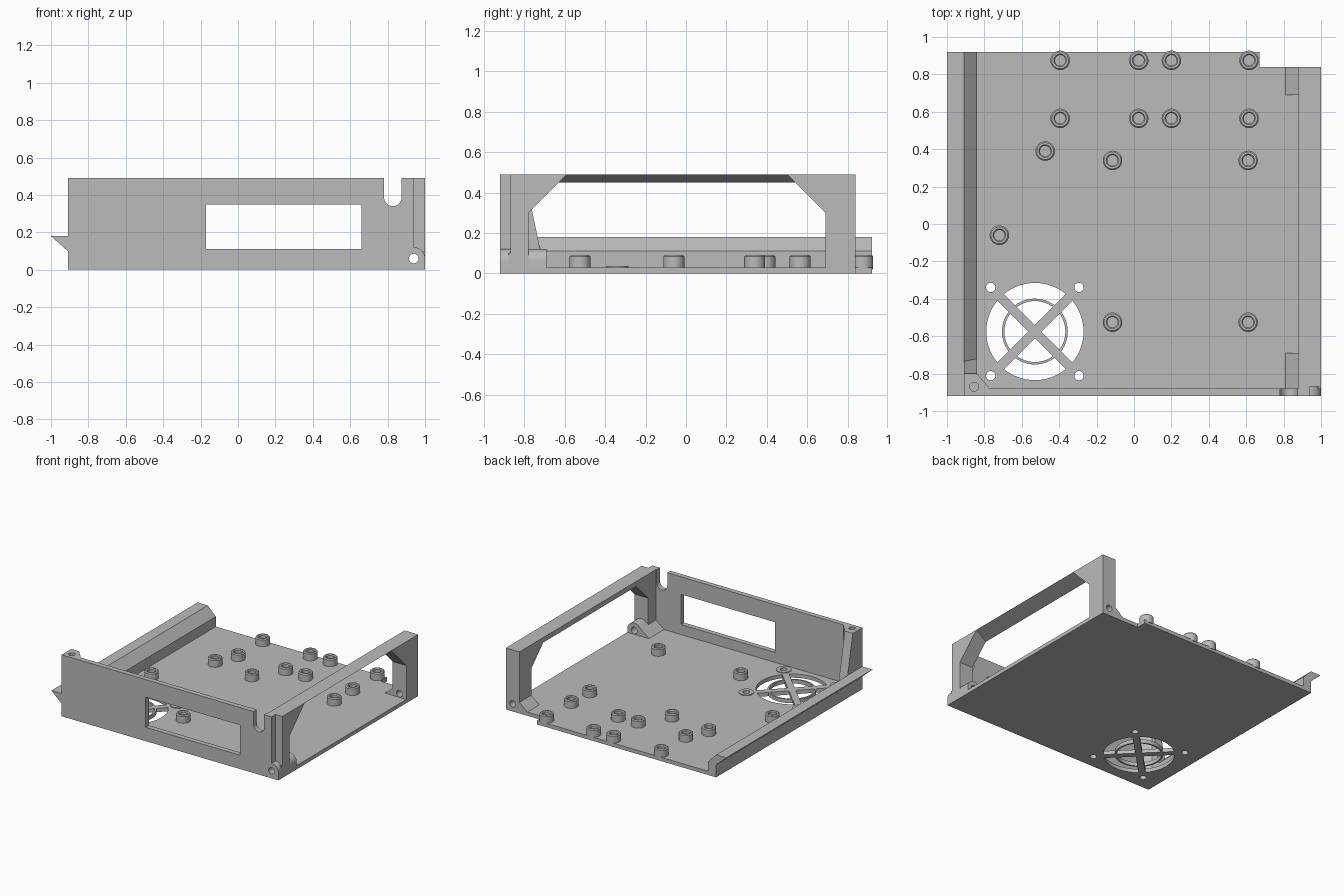
import bpy, bmesh
from math import pi, cos, sin, radians
from mathutils import Matrix, Vector

if "Cube" in bpy.data.objects:
    bpy.data.objects.remove(bpy.data.objects["Cube"])

grey = bpy.data.materials.new("plain grey")
grey.use_nodes = True
colour = (0.5, 0.5, 0.5, 1)
grey.diffuse_color = colour
grey.node_tree.nodes["Principled BSDF"].inputs["Base Color"].default_value = colour


def finish(name, bm):
    bmesh.ops.recalc_face_normals(bm, faces=bm.faces)
    mesh = bpy.data.meshes.new(name)
    bm.to_mesh(mesh)
    bm.free()
    mesh.materials.append(grey)
    ob = bpy.data.objects.new(name, mesh)
    bpy.context.collection.objects.link(ob)
    return ob


def prism(name, axis, profile, lo, hi):
    """Extrude a 2D profile along x, y or z from lo to hi."""
    place = {"x": lambda a, b, t: (t, a, b),
             "y": lambda a, b, t: (a, t, b),
             "z": lambda a, b, t: (a, b, t)}[axis]
    bm = bmesh.new()
    ends = [[bm.verts.new(place(a, b, t)) for a, b in profile] for t in (lo, hi)]
    n = len(profile)
    for ring in ends:
        bm.faces.new(ring)
    for i in range(n):
        j = (i + 1) % n
        bm.faces.new((ends[0][i], ends[0][j], ends[1][j], ends[1][i]))
    return finish(name, bm)


def rect(a0, b0, a1, b1):
    return [(a0, b0), (a1, b0), (a1, b1), (a0, b1)]


def arc(cx, cy, r, start=0, stop=360, n=40):
    full = stop - start == 360
    steps = n if full else n - 1
    angles = [radians(start + (stop - start) * i / steps) for i in range(n)]
    return [(cx + r * cos(a), cy + r * sin(a)) for a in angles]


def lathe(name, x, y, profile, n=32):
    """Spin a closed (radius, height) profile about a vertical axis."""
    bm = bmesh.new()
    rings = [[bm.verts.new((x + r * cos(2 * pi * i / n), y + r * sin(2 * pi * i / n), z))
              for r, z in profile] for i in range(n)]
    m = len(profile)
    for i in range(n):
        p, q = rings[i], rings[(i + 1) % n]
        for k in range(m):
            l = (k + 1) % m
            bm.faces.new((p[k], q[k], q[l], p[l]))
    ob = finish(name, bm)
    smooth(ob)
    return ob


def activate(ob):
    for other in bpy.context.selected_objects:
        other.select_set(False)
    ob.select_set(True)
    bpy.context.view_layer.objects.active = ob


def smooth(ob):
    activate(ob)
    bpy.ops.object.shade_smooth_by_angle(angle=radians(30))


def cut(ob, *cutters):
    for cutter in cutters:
        cutter.hide_render = True
        mod = ob.modifiers.new("cut", "BOOLEAN")
        mod.operation, mod.solver, mod.object = "DIFFERENCE", "EXACT", cutter
        activate(ob)
        bpy.ops.object.modifier_apply(modifier=mod.name)
        bpy.data.objects.remove(cutter)
    smooth(ob)


FLOOR, TOP, FRONT, BACK = 0.03, 0.49, -0.92, 0.92
POST_BACK = 0.84

# Floor with a notched rear corner, fan opening and fan screw holes
fx, fy, pitch = -0.53, -0.575, 0.236
screws = [(fx + sx * pitch, fy + sy * pitch) for sx in (-1, 1) for sy in (-1, 1)]
floor = prism("floor", "z", [(-0.91, FRONT), (1, FRONT), (1, POST_BACK), (0.67, POST_BACK),
                             (0.67, BACK), (-0.91, BACK)], 0, FLOOR)
cut(floor, prism("fan_cutter", "z", arc(fx, fy, 0.26, n=64), -0.1, 0.1),
    *[prism("screw_cutter", "z", arc(x, y, 0.025, n=24), -0.1, 0.1) for x, y in screws])

# Fan guard: crossed spokes, thin ring and raised screw pads
for i in (0, 1):
    spoke = prism("fan_spoke", "z", rect(-0.265, -0.025, 0.265, 0.025), 0, FLOOR)
    spoke.data.transform(Matrix.Translation((fx, fy, 0)) @ Matrix.Rotation(pi / 4 + i * pi / 2, 4, "Z"))
lathe("fan_ring", fx, fy, rect(0.163, 0, 0.176, FLOOR), 56)
for x, y in screws:
    lathe("fan_screw_pad", x, y, rect(0.025, 0.02, 0.055, 0.036), 24)

# Standoffs for the circuit boards
standoffs = [(x, y) for x in (-0.395, 0.025, 0.2, 0.615) for y in (0.875, 0.565)]
standoffs += [(x, y) for x in (-0.115, 0.61) for y in (0.34, -0.525)]
standoffs += [(-0.475, 0.39), (-0.72, -0.06)]
for x, y in standoffs:
    lathe("standoff", x, y, [(0.028, 0.02), (0.028, 0.083), (0.034, 0.09), (0.045, 0.09),
                             (0.052, 0.083), (0.052, 0.02)])

# Side rail with an outward lip and sloped inner edge
prism("lip_rail", "y", [(-0.91, 0), (-0.84, 0), (-0.84, 0.11), (-0.91, 0.18),
                        (-1, 0.18), (-0.91, 0.1)], FRONT, BACK)


def pin_hole():
    return prism("pin_cutter", "y", arc(0.94, 0.06, 0.026, n=24), -1.1, 1.1)


# Front panel with display window, rounded slot and pin hole
panel = prism("front_panel", "y", rect(-0.91, 0, 0.94, TOP), FRONT, -0.88)
slot = [(0.781, 0.6)] + arc(0.828, 0.387, 0.047, 180, 360.01, 20) + [(0.875, 0.6)]
cut(panel, prism("window_cutter", "y", rect(-0.17, 0.11, 0.66, 0.35), -1, -0.8),
    prism("slot_cutter", "y", slot, -1, -0.8), pin_hole())

# Corner column with a blind screw hole and sloped rear gusset
column = prism("corner_column", "z", [(-0.91, FRONT), (-0.77, FRONT), (-0.77, -0.88),
                                      (-0.84, -0.8), (-0.91, -0.8)], 0, TOP)
cut(column, prism("column_cutter", "z", arc(-0.855, -0.87, 0.024, n=24), 0.35, 0.6))
cut(panel, prism("column_cutter", "z", arc(-0.855, -0.87, 0.024, n=24), 0.35, 0.6))
prism("column_gusset", "x", [(-0.82, 0), (-0.7, 0), (-0.72, 0.11), (-0.8, TOP), (-0.82, TOP)],
      -0.91, -0.84)

# Side frame: gusseted posts joined by a wedge-shaped top rail
front_post = prism("front_post", "x", [(-0.88, 0), (-0.78, 0), (-0.78, 0.3), (-0.59, TOP),
                                       (-0.87, TOP), (-0.87, 0.1), (-0.88, 0.1)], 0.88, 1)
rear_post = prism("rear_post", "x", [(0.69, 0), (POST_BACK, 0), (POST_BACK, TOP),
                                     (0.5, TOP), (0.69, 0.3)], 0.88, 1)
prism("top_rail", "y", [(0.88, 0.45), (1, TOP), (0.88, TOP)], -0.64, 0.55)
prism("panel_link", "x", rect(-0.89, 0, -0.86, TOP), 0.88, 0.94)

# Rounded hinge bosses at the foot of both posts
boss_profile = [(0.81, 0.02), (1, 0)] + arc(0.94, 0.06, 0.06, 0, 130, 16) + [(0.81, FLOOR)]
front_boss = prism("front_hinge_boss", "y", boss_profile, FRONT, -0.69)
rear_boss = prism("rear_hinge_boss", "y", boss_profile, 0.69, POST_BACK)
link = bpy.data.objects["panel_link"]
for part in (front_post, rear_post, front_boss, rear_boss, link):
    cut(part, pin_hole())
